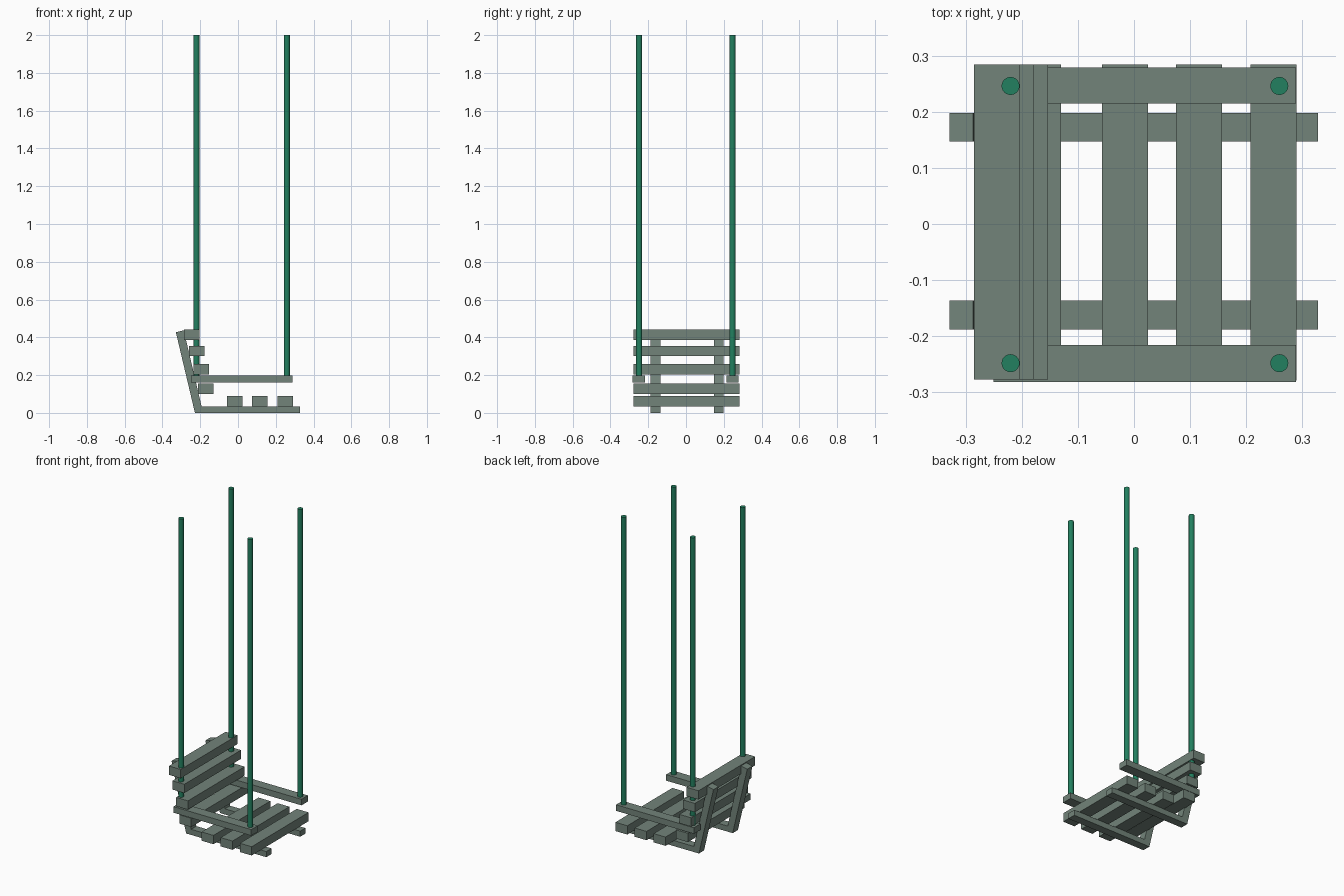
import bpy, bmesh

if "Cube" in bpy.data.objects:
    bpy.data.objects.remove(bpy.data.objects["Cube"])


def material(name, rgb):
    m = bpy.data.materials.new(name)
    m.diffuse_color = (*rgb, 1)
    m.use_nodes = True
    m.node_tree.nodes["Principled BSDF"].inputs["Base Color"].default_value = m.diffuse_color
    return m


WOOD = material("grey green wood", (0.17, 0.23, 0.195))
ROPE = material("green rope", (0.016, 0.215, 0.115))


def finish(name, bm, mat):
    bmesh.ops.recalc_face_normals(bm, faces=bm.faces)
    me = bpy.data.meshes.new(name)
    bm.to_mesh(me)
    bm.free()
    me.materials.append(mat)
    ob = bpy.data.objects.new(name, me)
    bpy.context.collection.objects.link(ob)
    return ob


def prism(name, profile, y0, y1, mat=WOOD):
    """Extrude an x-z profile along y."""
    bm = bmesh.new()
    f = bm.faces.new([bm.verts.new((x, y0, z)) for x, z in profile])
    ext = bmesh.ops.extrude_face_region(bm, geom=[f])["geom"]
    verts = [g for g in ext if isinstance(g, bmesh.types.BMVert)]
    bmesh.ops.translate(bm, verts=verts, vec=(0, y1 - y0, 0))
    return finish(name, bm, mat)


def board(name, x0, x1, y0, y1, z0, z1):
    return prism(name, [(x0, z0), (x1, z0), (x1, z1), (x0, z1)], y0, y1)


# Runners under the seat and leaning back posts
for side, y0, y1 in (("front", -0.188, -0.136), ("rear", 0.147, 0.198)):
    prism(side + "_seat_runner",
          [(-0.228, 0), (0.328, 0), (0.328, 0.035), (-0.193, 0.035)], y0, y1)
    prism(side + "_back_post",
          [(-0.228, 0), (-0.193, 0.035), (-0.287, 0.437), (-0.329, 0.427)], y0, y1)

# Seat slats
for i, x in enumerate((-0.057, 0.075, 0.208)):
    board(f"seat_slat_{i + 1}", x, x + 0.082, -0.279, 0.284, 0.035, 0.09)

# Stepped back slats
for i, (x, z) in enumerate(((-0.212, 0.1), (-0.235, 0.203), (-0.26, 0.3), (-0.285, 0.386))):
    board(f"back_slat_{i + 1}", x, x + 0.082, -0.277, 0.284, z, z + 0.055)

# Armrests
for side, y0, y1 in (("front", -0.282, -0.216), ("rear", 0.215, 0.279)):
    board(side + "_armrest", -0.25, 0.289, y0, y1, 0.16, 0.198)

# Hanging ropes
for x in (-0.22, 0.259):
    for y in (-0.248, 0.246):
        bpy.ops.mesh.primitive_cylinder_add(
            vertices=24, radius=0.016, depth=1.81, location=(x, y, 1.095))
        ob = bpy.context.object
        ob.name = "hanging_rope"
        ob.data.materials.append(ROPE)
        bpy.ops.object.shade_smooth_by_angle()
